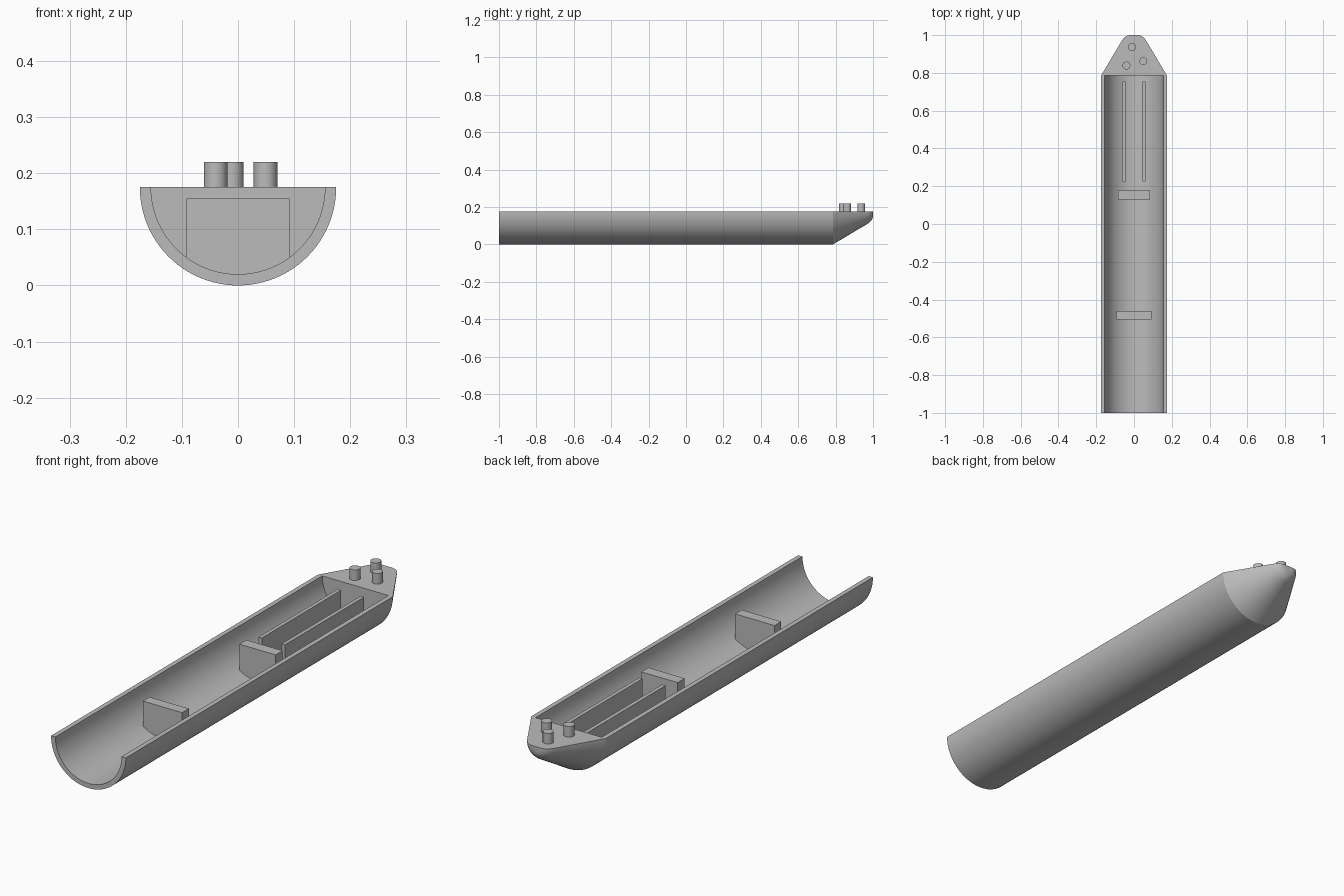
import bpy, bmesh, math
from mathutils import Matrix, Vector

cube = bpy.data.objects.get("Cube")
if cube:
    bpy.data.objects.remove(cube, do_unlink=True)

R_OUT, R_IN = 0.175, 0.155     # hull radii, axis lies at deck height
DECK = 0.175
STEM = 0.785                   # where hull meets bow
TOP = 0.155                    # top of inner walls
SEG = 48

grey = bpy.data.materials.new("hull grey")
grey.use_nodes = True
colour = (0.5, 0.5, 0.5, 1)
grey.diffuse_color = colour
grey.node_tree.nodes["Principled BSDF"].inputs["Base Color"].default_value = colour


def finish(name, bm):
    bmesh.ops.recalc_face_normals(bm, faces=bm.faces)
    mesh = bpy.data.meshes.new(name)
    bm.to_mesh(mesh)
    bm.free()
    mesh.materials.append(grey)
    ob = bpy.data.objects.new(name, mesh)
    bpy.context.collection.objects.link(ob)
    bpy.ops.object.select_all(action='DESELECT')
    ob.select_set(True)
    bpy.context.view_layer.objects.active = ob
    bpy.ops.object.shade_smooth_by_angle(angle=math.radians(25))
    return ob


def arc(radius, half_angle=math.pi / 2, n=SEG):
    """Lower arc about the hull axis, from -x to +x, as (x, z)."""
    angles = [half_angle * (2 * i / n - 1) for i in range(n + 1)]
    return [(radius * math.sin(a), DECK - radius * math.cos(a)) for a in angles]


def extrude_profile(name, points, y0, y1):
    bm = bmesh.new()
    face = bm.faces.new([bm.verts.new((x, y0, z)) for x, z in points])
    new = bmesh.ops.extrude_face_region(bm, geom=[face])["geom"]
    verts = [v for v in new if isinstance(v, bmesh.types.BMVert)]
    bmesh.ops.translate(bm, verts=verts, vec=(0, y1 - y0, 0))
    return finish(name, bm)


# Open half-round hull
extrude_profile("hull", arc(R_OUT) + arc(R_IN)[::-1], -1, STEM)

# Bow: half a revolved profile with a rounded tip
p0, p1, p2 = Vector((0.968, 0.066)), Vector((1, 0.047)), Vector((1, 0.02))
profile = [(STEM, R_OUT)]
for i in range(9):
    t = i / 8
    profile.append(tuple(p0 * (1 - t) ** 2 + p1 * 2 * t * (1 - t) + p2 * t * t))
bm = bmesh.new()
rings = [[bm.verts.new((x, y, z)) for x, z in arc(r)] for y, r in profile]
for a, b in zip(rings, rings[1:]):
    for i in range(SEG):
        bm.faces.new((a[i], a[i + 1], b[i + 1], b[i]))
bm.faces.new(rings[0])
bm.faces.new(rings[-1])
bm.faces.new([r[0] for r in rings] + [r[-1] for r in reversed(rings)])
finish("bow", bm)

# Cross walls, their lower edge bedded in the hull curve
for name, half, y0, y1 in (("front_cross_wall", 0.092, -0.505, -0.46),
                           ("middle_cross_wall", 0.085, 0.13, 0.177)):
    bed = R_IN + 0.008
    lower = arc(bed, math.asin(half / bed), 16)
    extrude_profile(name, lower + [(half, TOP), (-half, TOP)], y0, y1)

# Pair of long walls
for side, name in ((-1, "right_long_wall"), (1, "left_long_wall")):
    a, b = side * 0.046, side * 0.062
    extrude_profile(name, [(a, 0.018), (b, 0.018), (b, TOP), (a, TOP)], 0.225, 0.755)

# Deck posts
for i, (x, y) in enumerate(((-0.04, 0.839), (-0.011, 0.937), (0.049, 0.862))):
    bm = bmesh.new()
    bmesh.ops.create_cone(bm, cap_ends=True, segments=32, radius1=0.021, radius2=0.021,
                          depth=0.05, matrix=Matrix.Translation((x, y, 0.195)))
    finish(f"deck_post_{i + 1}", bm)
